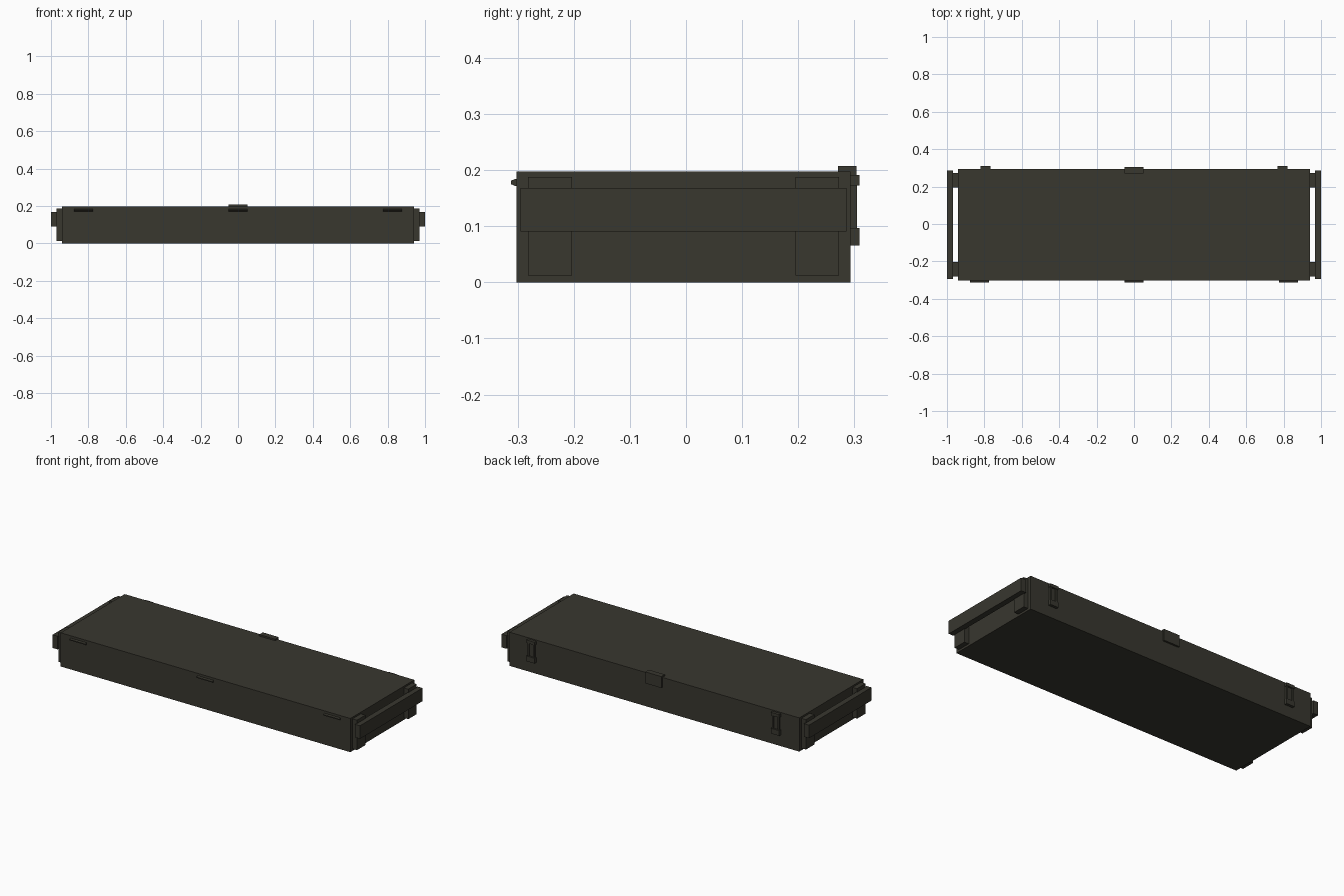
import bpy, bmesh

if "Cube" in bpy.data.objects:
    bpy.data.objects.remove(bpy.data.objects["Cube"])

mat = bpy.data.materials.new("dark olive")
mat.diffuse_color = (0.040, 0.038, 0.028, 1)
mat.use_nodes = True
mat.node_tree.nodes["Principled BSDF"].inputs["Base Color"].default_value = mat.diffuse_color
YC = -0.0045  # body centre in y


def prism(name, profile, x0, x1):
    """Extrude a y-z profile along x."""
    bm = bmesh.new()
    f = bm.faces.new([bm.verts.new((x0, y, z)) for y, z in profile])
    r = bmesh.ops.extrude_face_region(bm, geom=[f])
    for v in r["geom"]:
        if isinstance(v, bmesh.types.BMVert):
            v.co.x = x1
    bmesh.ops.recalc_face_normals(bm, faces=bm.faces)
    me = bpy.data.meshes.new(name)
    bm.to_mesh(me)
    bm.free()
    me.materials.append(mat)
    ob = bpy.data.objects.new(name, me)
    bpy.context.collection.objects.link(ob)
    return ob


def box(name, x, y, z):
    return prism(name, [(y[0], z[0]), (y[1], z[0]), (y[1], z[1]), (y[0], z[1])], *x)


# Case body
box("case_body", (-0.942, 0.942), (-0.302, 0.293), (0, 0.198))

# End handles: two mounting blocks and a grip bar on each end
for s, side in ((-1, "left"), (1, "right")):
    for y, end in (((-0.282, -0.203), "front"), ((0.195, 0.273), "back")):
        box(f"{side}_{end}_handle_mount", sorted((s * 0.94, s * 0.971)), y, (0.012, 0.188))
    box(f"{side}_handle_bar", sorted((s * 0.967, s * 1.0)), (-0.295, 0.286), (0.091, 0.168))

    # Back toggle latches: catch, base block, side rails and recessed lever
    c = s * 0.795
    box(f"{side}_latch_catch", (c - 0.027, c + 0.027), (0.29, 0.309), (0.173, 0.191))
    box(f"{side}_latch_base", (c - 0.027, c + 0.027), (0.29, 0.309), (0.066, 0.097))
    for t in (-1, 1):
        box(f"{side}_latch_rail", (c + t * 0.018 - 0.005, c + t * 0.018 + 0.005),
            (0.29, 0.305), (0.095, 0.175))
    box(f"{side}_latch_lever", (c - 0.015, c + 0.015), (0.29, 0.299), (0.095, 0.175))

# Front hinges with a tapered lip
for i, c in enumerate((-0.826, 0, 0.826)):
    prism(f"front_hinge_{i}", [(-0.298, 0.170), (-0.305, 0.172), (-0.312, 0.175),
                               (-0.312, 0.181), (-0.305, 0.184), (-0.298, 0.185)],
          c - 0.051, c + 0.051)

# Centre clasp folded over the top back edge
prism("centre_clasp", [(0.271, 0.196), (0.291, 0.196), (0.291, 0.14), (0.304, 0.14),
                       (0.304, 0.207), (0.271, 0.207)], -0.052, 0.052)
